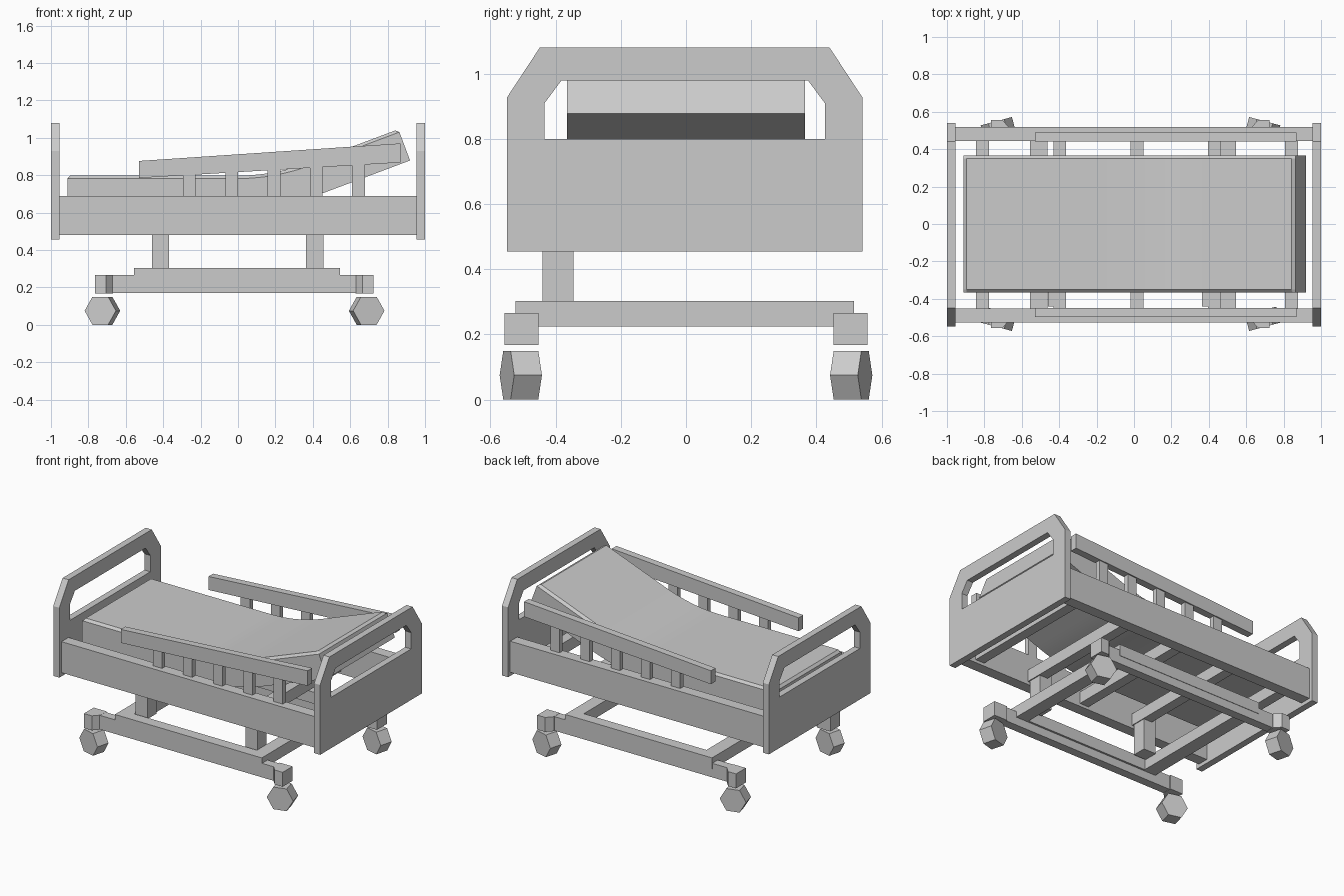
import bpy, bmesh, math
from mathutils import Matrix, Vector

if "Cube" in bpy.data.objects:
    bpy.data.objects.remove(bpy.data.objects["Cube"], do_unlink=True)

grey = bpy.data.materials.new("light_grey")
grey.use_nodes = True
GREY = (0.6, 0.6, 0.6, 1)
grey.diffuse_color = GREY
grey.node_tree.nodes["Principled BSDF"].inputs["Base Color"].default_value = GREY
SHIFT = -0.004  # frame sits slightly off the caster centre


def finish(name, bm):
    bmesh.ops.recalc_face_normals(bm, faces=bm.faces)
    mesh = bpy.data.meshes.new(name)
    bm.to_mesh(mesh)
    bm.free()
    mesh.materials.append(grey)
    obj = bpy.data.objects.new(name, mesh)
    bpy.context.collection.objects.link(obj)
    return obj


def box(name, x, y, z):
    """Box from (min, max) pairs."""
    bm = bmesh.new()
    bmesh.ops.create_cube(bm, size=1)
    for v in bm.verts:
        v.co = [lo + (hi - lo) * (c + 0.5) for c, (lo, hi) in zip(v.co, (x, y, z))]
    return finish(name, bm)


def prism(name, points, offset):
    """Extrude a flat outline along a vector."""
    bm = bmesh.new()
    face = bm.faces.new([bm.verts.new(p) for p in points])
    moved = bmesh.ops.extrude_face_region(bm, geom=[face])["geom"]
    bmesh.ops.translate(bm, vec=offset, verts=[g for g in moved if isinstance(g, bmesh.types.BMVert)])
    if face.is_valid and len(bm.faces) < len(points) + 2:
        bm.faces.new([v for v in face.verts])
    return finish(name, bm)


def sided(s, a, b):
    """Mirror a y range to side s."""
    return tuple(sorted((s * a + SHIFT, s * b + SHIFT)))


# End boards: a chamfered frame with a grab opening
half_outer = [(-0.545, 0.455), (-0.545, 0.928), (-0.445, 1.08)]
half_inner = [(-0.43, 0.80), (-0.43, 0.91), (-0.378, 0.98)]


def board(name, x0, x1):
    bm = bmesh.new()
    rings = []
    for x in (x0, x1):
        for half in (half_outer, half_inner):
            outline = half + [(-y, z) for y, z in reversed(half)]
            rings.append([bm.verts.new((x, y + SHIFT, z)) for y, z in outline])
    oa, ia, ob, ib = rings
    for a, b in ((oa, ia), (ob, ib), (oa, ob), (ia, ib)):
        for i in range(len(a)):
            j = (i + 1) % len(a)
            bm.faces.new((a[i], a[j], b[j], b[i]))
    finish(name, bm)


board("head_board", 0.955, 1.0)
board("foot_board", -1.0, -0.955)

# Bed frame and slats
for s, side in ((1, "left"), (-1, "right")):
    box(side + "_bed_rail", (-0.955, 0.955), sided(s, 0.447, 0.522), (0.48, 0.69))
for i in range(5):
    c = -0.81 + i * 0.413
    box(f"bed_slat_{i + 1}", (c - 0.034, c + 0.034), sided(1, -0.45, 0.45), (0.50, 0.58))

# Sloped guard rails on posts
for s, side in ((1, "left"), (-1, "right")):
    y = sided(s, 0.445, 0.494)
    outline = [(-0.53, 0.785), (0.87, 0.868), (0.87, 0.97), (-0.53, 0.876)]
    prism(side + "_guard_rail", [(x, y[0], z) for x, z in outline], (0, y[1] - y[0], 0))
    for i in range(5):
        c = -0.26 + i * 0.226
        top = 0.80 + (c + 0.53) * 0.06
        box(f"{side}_guard_post_{i + 1}", (c - 0.034, c + 0.034),
            sided(s, 0.453, 0.486), (0.68, top))

# Lifting columns
for c, name in ((-0.415, "foot_column"), (0.41, "head_column")):
    box(name, (c - 0.046, c + 0.046), (-0.44, -0.345), (0.29, 0.58))

# Base frame
for s, side in ((1, "left"), (-1, "right")):
    box(side + "_base_bar", (-0.556, 0.545), sided(s, 0.445, 0.52), (0.225, 0.303))
    box(side + "_leg_bar", (-0.72, 0.68), sided(s, 0.458, 0.517), (0.17, 0.265))
box("foot_base_bar", (-0.556, -0.462), sided(1, -0.45, 0.45), (0.225, 0.303))
box("head_base_bar", (0.457, 0.545), sided(1, -0.45, 0.45), (0.225, 0.303))

# Caster blocks and six-sided wheels, mirrored to each corner
for sx, end, edge, wheel_x in ((1, "head", 0.725, 0.688), (-1, "foot", -0.765, -0.725)):
    for sy, side in ((1, "left"), (-1, "right")):
        outline = [(0, 0.452), (0, 0.557), (0.06, 0.557), (0.097, 0.517), (0.097, 0.452)]
        prism(f"{end}_{side}_caster_block",
              [(edge - sx * x, sy * y, 0.168) for x, y in outline], (0, 0, 0.098))
        bm = bmesh.new()
        bmesh.ops.create_cone(bm, cap_ends=True, segments=6, radius1=0.0866,
                              radius2=0.0866, depth=0.088)
        # Points of the hexagon lie fore and aft, flats at top and bottom
        spin = Matrix.Rotation(math.radians(30), 4, "Z")
        flat = max(v.co.x for v in bm.verts) > 0.08
        place = (Matrix.Translation((wheel_x, sy * 0.507, 0.075))
                 @ Matrix.Rotation(math.radians(-15 * sx * sy), 4, "Z")
                 @ Matrix.Rotation(math.radians(90), 4, "X"))
        bm.transform(place if flat else place @ spin)
        finish(f"{end}_{side}_wheel", bm)

# Mattress: rounded-edge section swept along a path that lifts at the head
BEND, LENGTH, SLOPE, THICK, WIDTH, CHAMFER = 0.0, 0.46, 0.375, 0.178, 0.365, 0.016


def path(x):
    t = min(max(x - BEND, 0), LENGTH)
    rise = SLOPE * t * t / (2 * LENGTH) + SLOPE * max(x - BEND - LENGTH, 0)
    angle = math.atan(SLOPE * t / LENGTH)
    return Vector((x, 0, 0.62 + rise)), Vector((-math.sin(angle), 0, math.cos(angle)))


stations = [(-0.912, CHAMFER), (-0.912 + CHAMFER, 0)]
stations += [(BEND + LENGTH * i / 14, 0) for i in range(15)]
stations += [(0.92 - CHAMFER, 0), (0.92, CHAMFER)]
bm = bmesh.new()
rings = []
for x, drop in stations:
    p, n = path(x)
    high = THICK - drop
    half = [(WIDTH, 0), (WIDTH, THICK - CHAMFER), (WIDTH - CHAMFER, high)]
    section = half + [(-y, h) for y, h in reversed(half)]
    rings.append([bm.verts.new(p + n * h + Vector((0, y, 0))) for y, h in section])
for a, b in zip(rings, rings[1:]):
    for i in range(len(a)):
        j = (i + 1) % len(a)
        bm.faces.new((a[i], a[j], b[j], b[i]))
bm.faces.new(rings[0])
bm.faces.new(rings[-1])
bmesh.ops.remove_doubles(bm, verts=bm.verts, dist=0.0001)
mattress = finish("mattress", bm)
bpy.ops.object.select_all(action="DESELECT")
mattress.select_set(True)
bpy.context.view_layer.objects.active = mattress
bpy.ops.object.shade_smooth_by_angle(angle=math.radians(20))
